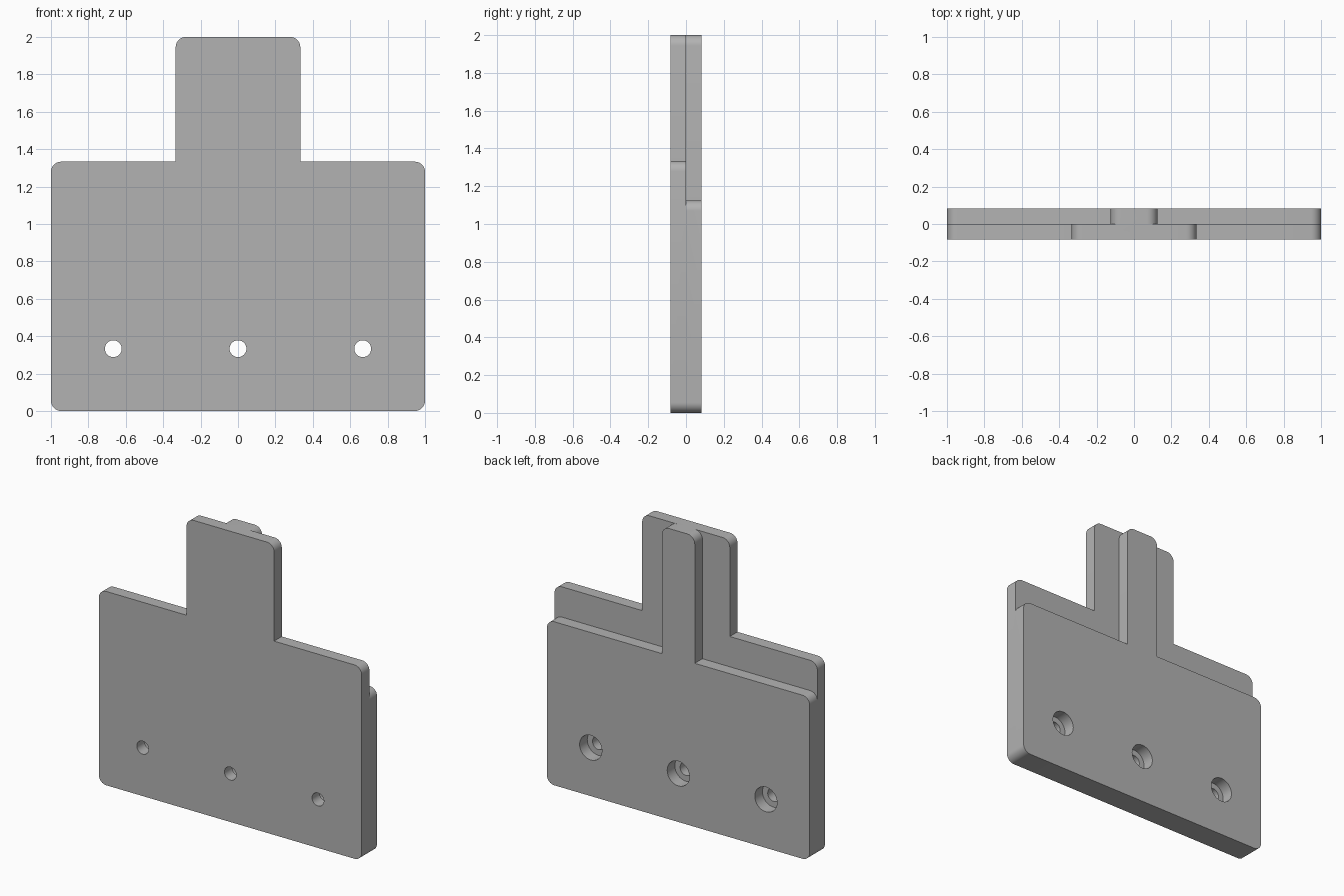
import bpy, bmesh
from math import sin, cos, pi
from mathutils import Matrix, Vector

DEPTH = 1 / 12        # thickness of each of the two layers
FILLET = 0.055        # outer corner radius
HOLE_X = (-2 / 3, 0, 2 / 3)
HOLE_Z = 1 / 3

if "Cube" in bpy.data.objects:
    bpy.data.objects.remove(bpy.data.objects["Cube"], do_unlink=True)

grey = bpy.data.materials.new("plain grey")
grey.use_nodes = True
colour = (0.45, 0.45, 0.45, 1)
grey.diffuse_color = colour
grey.node_tree.nodes["Principled BSDF"].inputs["Base Color"].default_value = colour


def add_object(name, bm):
    bmesh.ops.recalc_face_normals(bm, faces=bm.faces)
    mesh = bpy.data.meshes.new(name)
    bm.to_mesh(mesh)
    bm.free()
    mesh.materials.append(grey)
    obj = bpy.data.objects.new(name, mesh)
    bpy.context.collection.objects.link(obj)
    return obj


def corner(x, z, steps=8):
    """Rounded top or bottom corner on the +x side, listed upwards."""
    top = z > 0.5
    cx, cz = x - FILLET, z - FILLET if top else z + FILLET
    start = 0 if top else -pi / 2
    angles = [start + pi / 2 * i / steps for i in range(steps + 1)]
    return [(cx + FILLET * cos(a), cz + FILLET * sin(a)) for a in angles]


def t_plate(name, shoulder_z, tab_half, y0, y1):
    """Extruded T outline: wide body with a narrow tab on top."""
    half = corner(1, 0) + corner(1, shoulder_z)
    half += [(tab_half, shoulder_z)] + corner(tab_half, 2)
    outline = half + [(-x, z) for x, z in reversed(half)]
    bm = bmesh.new()
    face = bm.faces.new([bm.verts.new((x, y0, z)) for x, z in outline])
    out = bmesh.ops.extrude_face_region(bm, geom=[face])
    moved = [g for g in out["geom"] if isinstance(g, bmesh.types.BMVert)]
    bmesh.ops.translate(bm, verts=moved, vec=Vector((0, y1 - y0, 0)))
    return add_object(name, bm)


def hole_cutters(name, radius, y0, y1):
    bm = bmesh.new()
    for x in HOLE_X:
        place = Matrix.Translation((x, (y0 + y1) / 2, HOLE_Z))
        bmesh.ops.create_cone(bm, cap_ends=True, segments=32, radius1=radius,
                              radius2=radius, depth=y1 - y0,
                              matrix=place @ Matrix.Rotation(pi / 2, 4, "X"))
    obj = add_object(name, bm)
    obj.hide_render = True
    return obj


def combine(target, other, operation):
    mod = target.modifiers.new(operation.title(), "BOOLEAN")
    mod.operation, mod.solver, mod.object = operation, "EXACT", other
    bpy.context.view_layer.objects.active = target
    bpy.ops.object.modifier_apply(modifier=mod.name)
    bpy.data.objects.remove(other, do_unlink=True)


# Front layer with wide tab, joined to back layer with narrow tab
plate = t_plate("stepped_plate", 4 / 3, 1 / 3, -DEPTH, 0)
combine(plate, t_plate("back_layer", 1.125, 0.125, 0, DEPTH), "UNION")

# Counterbored screw holes
combine(plate, hole_cutters("screw_holes", 0.045, -0.2, 0.2), "DIFFERENCE")
combine(plate, hole_cutters("counterbores", 0.085, 0, 0.2), "DIFFERENCE")

# Smooth fillets and hole walls, sharp elsewhere
bpy.ops.object.select_all(action="DESELECT")
plate.select_set(True)
bpy.context.view_layer.objects.active = plate
bpy.ops.object.shade_smooth_by_angle(angle=pi / 6)
